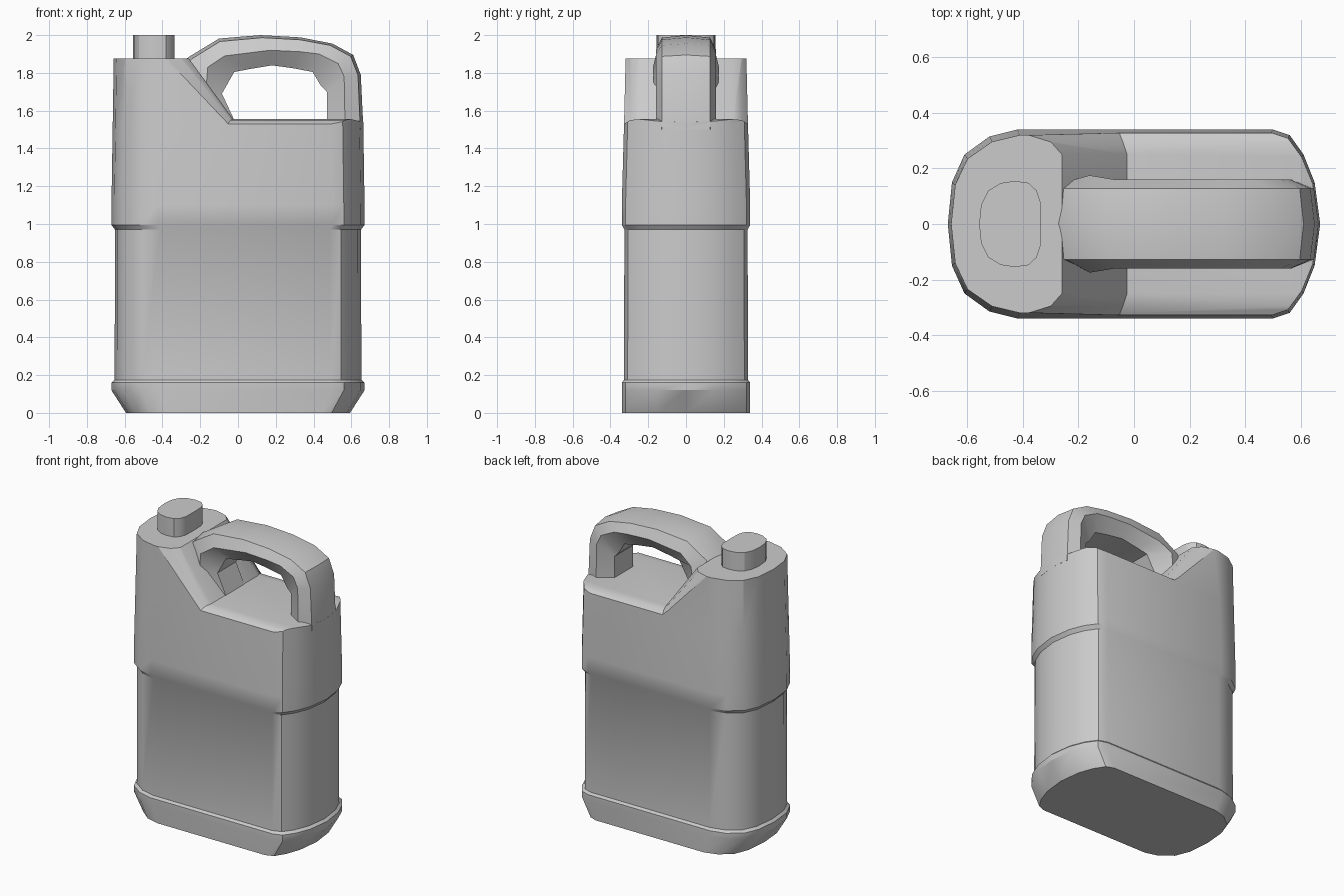
import bpy, bmesh, math

cube = bpy.data.objects.get("Cube")
if cube:
    bpy.data.objects.remove(cube, do_unlink=True)

GREY = (0.6, 0.6, 0.6, 1.0)
grey = bpy.data.materials.new("grey_plastic")
grey.use_nodes = True
grey.diffuse_color = GREY
grey.node_tree.nodes["Principled BSDF"].inputs["Base Color"].default_value = GREY


def loft(name, rings):
    """Skin a closed solid through rings of equal point count."""
    bm = bmesh.new()
    loops = [[bm.verts.new(p) for p in ring] for ring in rings]
    for a, b in zip(loops, loops[1:]):
        for i in range(len(a)):
            j = (i + 1) % len(a)
            bm.faces.new((a[i], a[j], b[j], b[i]))
    bm.faces.new(loops[0][::-1])
    bm.faces.new(loops[-1])
    bmesh.ops.recalc_face_normals(bm, faces=bm.faces)
    mesh = bpy.data.meshes.new(name)
    bm.to_mesh(mesh)
    bm.free()
    mesh.materials.append(grey)
    obj = bpy.data.objects.new(name, mesh)
    bpy.context.collection.objects.link(obj)
    return obj


def mirrored(half):
    """Close a half outline (y >= 0) by mirroring it across y."""
    return half + [(x, -y) for x, y in reversed(half) if y > 0]


def activate(obj):
    bpy.ops.object.select_all(action='DESELECT')
    obj.select_set(True)
    bpy.context.view_layer.objects.active = obj


# Body: rounded outline stacked with a foot, a waist step and a tapered top
outline = mirrored([(0.67, 0), (0.65, 0.15), (0.61, 0.25), (0.56, 0.32), (0.5, 0.34),
                    (-0.42, 0.34), (-0.52, 0.315), (-0.61, 0.25), (-0.655, 0.15), (-0.67, 0)])
levels = [(0, 0.885, 1), (0.12, 1, 1), (0.16, 1, 1), (0.175, 0.975, 0.965),
          (0.97, 0.972, 0.96), (0.995, 1, 1), (1.1, 1, 1),
          (1.53, 0.99, 0.965), (1.875, 0.982, 0.94)]
body = loft("body", [[(x * sx, y * sy, z) for x, y in outline] for z, sx, sy in levels])

# Cutter: carves the sloped shoulder and rounds the neck corners
stations = [(0.4, -0.5, -0.07, 1.49), (0.32, -0.38, -0.05, 1.535), (0.295, -0.3, -0.04, 1.55),
            (0.25, -0.26, -0.025, 1.555)]
stations += [(-y, top, low, z) for y, top, low, z in reversed(stations)]
cutter = loft("shoulder_cutter", [
    [(top, y, 1.876), (low, y, z), (0.6, y, z), (0.7, y, z - 0.025), (0.7, y, 2.2), (top, y, 2.2)]
    for y, top, low, z in stations])
cutter.hide_render = True
cut = body.modifiers.new("shoulder", 'BOOLEAN')
cut.operation = 'DIFFERENCE'
cut.solver = 'EXACT'
cut.object = cutter
activate(body)
bpy.ops.object.modifier_apply(modifier=cut.name)
bpy.data.objects.remove(cutter, do_unlink=True)

# Cap: short rounded plug on the neck
cap_outline = mirrored([(-0.335, 0), (-0.337, 0.08), (-0.35, 0.12), (-0.38, 0.148), (-0.43, 0.155),
                        (-0.48, 0.147), (-0.525, 0.12), (-0.55, 0.07), (-0.557, 0)])
cap = loft("cap", [[(x, y, z) for x, y in cap_outline] for z in (1.85, 2.0)])

# Handle: faceted bar swept through outer, widest and inner points
path = [((-0.4, 1.6), (-0.2, 1.6), (-0.01, 1.53), 0.16),
        ((-0.36, 1.8), (-0.17, 1.71), (-0.085, 1.69), 0.17),
        ((-0.26, 1.885), (-0.16, 1.83), (-0.02, 1.805), 0.175),
        ((-0.1, 1.982), (-0.07, 1.89), (0.06, 1.82), 0.16),
        ((0.12, 2.0), (0.17, 1.92), (0.18, 1.84), 0.16),
        ((0.33, 1.988), (0.33, 1.912), (0.29, 1.825), 0.16),
        ((0.5, 1.955), (0.43, 1.9), (0.395, 1.805), 0.16),
        ((0.61, 1.895), (0.53, 1.85), (0.44, 1.73), 0.16),
        ((0.65, 1.79), (0.562, 1.78), (0.47, 1.7), 0.16),
        ((0.664, 1.5), (0.567, 1.5), (0.47, 1.5), 0.16)]
rings = []
for outer, mid, inner, w in path:
    edge = [o + (m - o) * 0.17 for o, m in zip(outer, mid)]
    half = [(edge, 0.128), (mid, w), (inner, 0.1)]
    section = [(outer, 0)] + half + [(p, -y) for p, y in reversed(half)]
    rings.append([(p[0], y, p[1]) for p, y in section])
handle = loft("handle", rings)

# Smooth shading with crisp creases
for part in (body, cap, handle):
    activate(part)
    bpy.ops.object.shade_smooth_by_angle(angle=math.radians(30))
